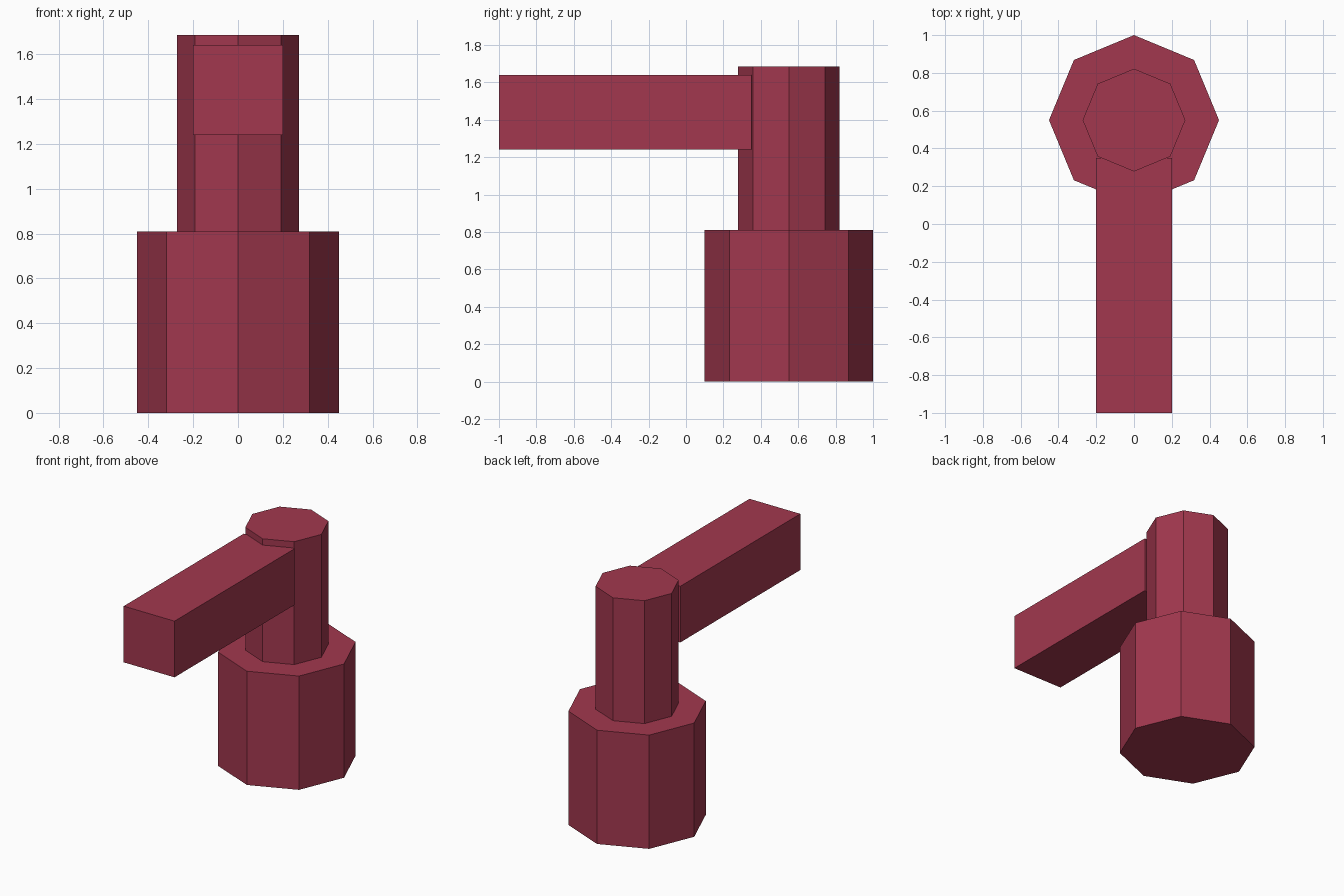
import bpy

if "Cube" in bpy.data.objects:
    bpy.data.objects.remove(bpy.data.objects["Cube"])

red = bpy.data.materials.new("dark_red")
red.diffuse_color = (0.36, 0.039, 0.077, 1.0)
red.use_nodes = True
red.node_tree.nodes["Principled BSDF"].inputs["Base Color"].default_value = red.diffuse_color

AXIS_Y = 0.55


def finish(name):
    ob = bpy.context.object
    ob.name = name
    ob.data.materials.append(red)
    return ob


def octagon(name, radius, z0, z1):
    # Eight-sided prism with corners on the x and y axes
    bpy.ops.mesh.primitive_cylinder_add(
        vertices=8, radius=radius, depth=z1 - z0,
        location=(0, AXIS_Y, (z0 + z1) / 2))
    return finish(name)


# Wide base and narrow column
octagon("base", 0.45, 0.0, 0.81)
octagon("column", 0.272, 0.81, 1.685)

# Square arm reaching forward from the column
bpy.ops.mesh.primitive_cube_add(size=1, location=(0, -0.325, 1.44))
arm = finish("arm")
arm.scale = (0.4, 1.35, 0.4)
bpy.ops.object.transform_apply(location=False, rotation=False, scale=True)
